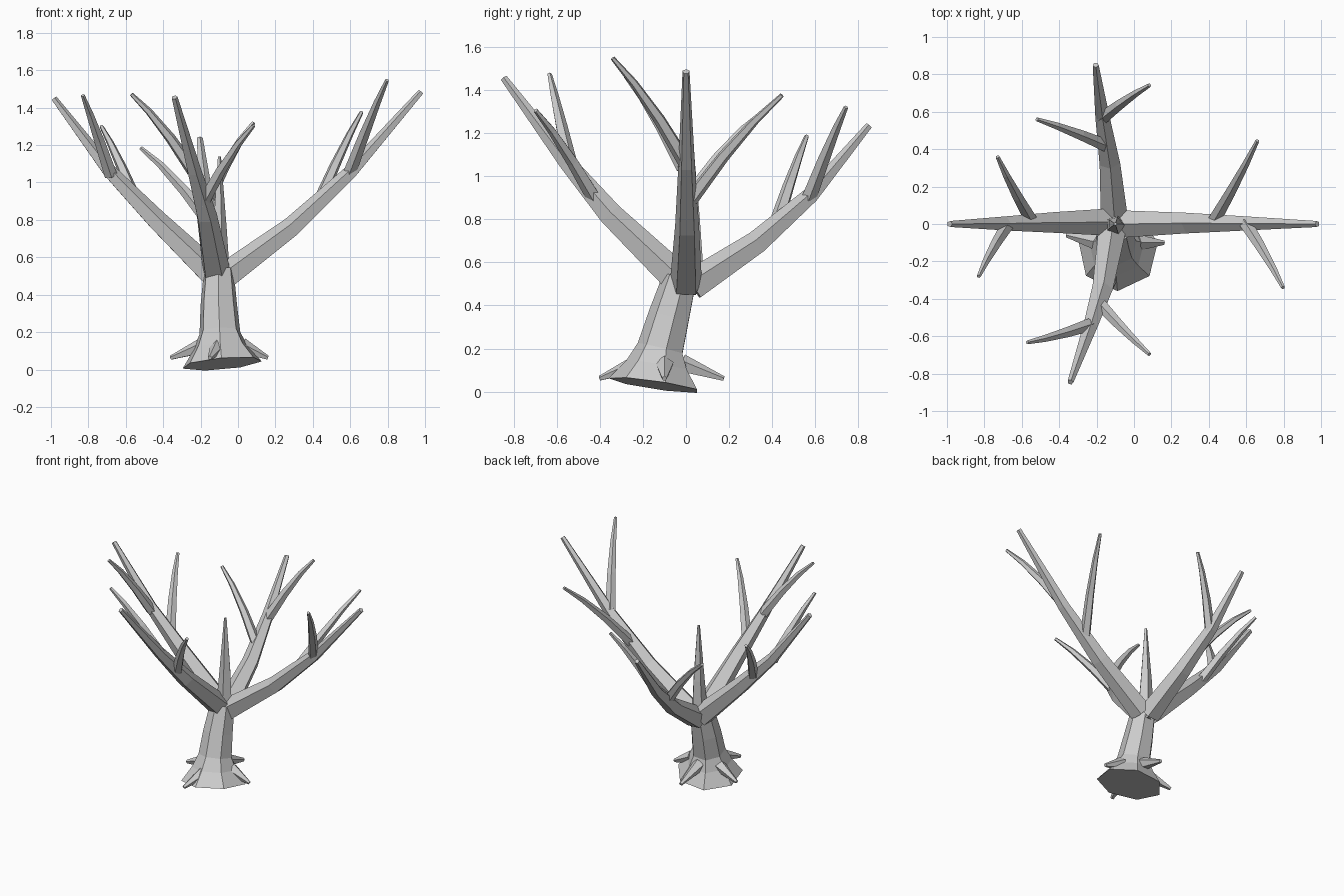
import bpy
import bmesh
from math import cos, sin, pi, radians
from mathutils import Vector

if "Cube" in bpy.data.objects:
    bpy.data.objects.remove(bpy.data.objects["Cube"], do_unlink=True)

bark = bpy.data.materials.new("bark_grey")
bark.use_nodes = True
GREY = (0.6, 0.6, 0.6, 1)
bark.diffuse_color = GREY
bark.node_tree.nodes["Principled BSDF"].inputs["Base Color"].default_value = GREY


def limb(name, path, radii, sides, ref=(0, 0, 1), phase=0.0):
    """Closed, flat-faced tapering tube that follows a path."""
    pts = [Vector(p) for p in path]
    bm = bmesh.new()
    rings = []
    for i, (p, r) in enumerate(zip(pts, radii)):
        before, after = pts[max(i - 1, 0)], pts[min(i + 1, len(pts) - 1)]
        t = (after - before).normalized()
        u = Vector(ref)
        u = (u - t * u.dot(t)).normalized()
        v = t.cross(u)
        angles = [phase + 2 * pi * k / sides for k in range(sides)]
        rings.append([bm.verts.new(p + (u * cos(a) + v * sin(a)) * r) for a in angles])
    for low, high in zip(rings, rings[1:]):
        for k in range(sides):
            j = (k + 1) % sides
            bm.faces.new((low[k], low[j], high[j], high[k]))
    bm.faces.new(rings[0][::-1])
    bm.faces.new(rings[-1])
    mesh = bpy.data.meshes.new(name)
    bm.to_mesh(mesh)
    bm.free()
    mesh.materials.append(bark)
    obj = bpy.data.objects.new(name, mesh)
    bpy.context.collection.objects.link(obj)
    return obj


def twig(name, start, tip, radius=0.036):
    """Side branch that bows upward and outward."""
    a, b = Vector(start), Vector(tip)
    out = Vector((b.x + 0.1, b.y, 0)).normalized()
    bow = Vector((0, 0, 0.035)) + out * 0.01
    path = [a, a.lerp(b, 0.35) + bow * 0.9, a.lerp(b, 0.7) + bow * 0.85, b]
    limb(name, path, (radius, radius * 0.8, radius * 0.55, 0.011), 5)


# Flared trunk leaning backward
limb("trunk",
     [(-0.085, -0.143, 0.031), (-0.093, -0.13, 0.12), (-0.097, -0.115, 0.2),
      (-0.103, -0.075, 0.35), (-0.103, -0.025, 0.53)],
     (0.218, 0.15, 0.112, 0.1, 0.082), 7, ref=(1, 0, 0), phase=radians(12))

# Central shoot
limb("center_shoot", [(-0.1, -0.01, 0.45), (-0.1, 0, 0.75), (-0.1, 0, 1.14)],
     (0.06, 0.04, 0.009), 5, ref=(1, 0, 0))

# Four main branches
mains = {
    "left": [(-0.06, 0, 0.5), (0.29, 0.005, 0.76), (0.6, 0.003, 1.05), (0.98, 0, 1.485)],
    "right": [(-0.14, 0.01, 0.51), (-0.44, 0.008, 0.8), (-0.69, 0.003, 1.06), (-0.985, 0, 1.45)],
    "back": [(-0.105, 0.03, 0.49), (-0.13, 0.33, 0.69), (-0.17, 0.58, 0.91), (-0.205, 0.85, 1.235)],
    "front": [(-0.12, -0.05, 0.53), (-0.17, -0.35, 0.82), (-0.235, -0.55, 1.06), (-0.34, -0.845, 1.455)],
}
for side, path in mains.items():
    limb(side + "_branch", path, (0.077, 0.058, 0.04, 0.017), 5)

# Two side twigs on each main branch
twigs = {
    "left": [((0.43, 0.02, 0.89), (0.66, 0.445, 1.375)), ((0.6, 0, 1.06), (0.797, -0.34, 1.547))],
    "right": [((-0.55, 0.02, 0.91), (-0.73, 0.36, 1.3)), ((-0.68, -0.01, 1.04), (-0.83, -0.28, 1.465))],
    "back": [((-0.15, 0.42, 0.78), (-0.52, 0.56, 1.185)), ((-0.165, 0.57, 0.9), (0.083, 0.742, 1.32))],
    "front": [((-0.19, -0.42, 0.89), (0.083, -0.697, 1.305)), ((-0.24, -0.54, 1.06), (-0.57, -0.633, 1.472))],
}
for side, pair in twigs.items():
    for label, (start, tip) in zip(("lower", "upper"), pair):
        twig(f"{side}_{label}_twig", start, tip)

# Four pointed roots around the flare
roots = {
    "left": ((0.02, -0.1, 0.125), (0.16, -0.1, 0.062)),
    "right": ((-0.19, -0.1, 0.125), (-0.36, -0.06, 0.062)),
    "back": ((-0.09, -0.02, 0.13), (-0.08, 0.175, 0.06)),
    "front": ((-0.105, -0.23, 0.125), (-0.15, -0.4, 0.062)),
}
for side, (start, tip) in roots.items():
    limb(side + "_root", [start, tip], (0.045, 0.012), 5)
